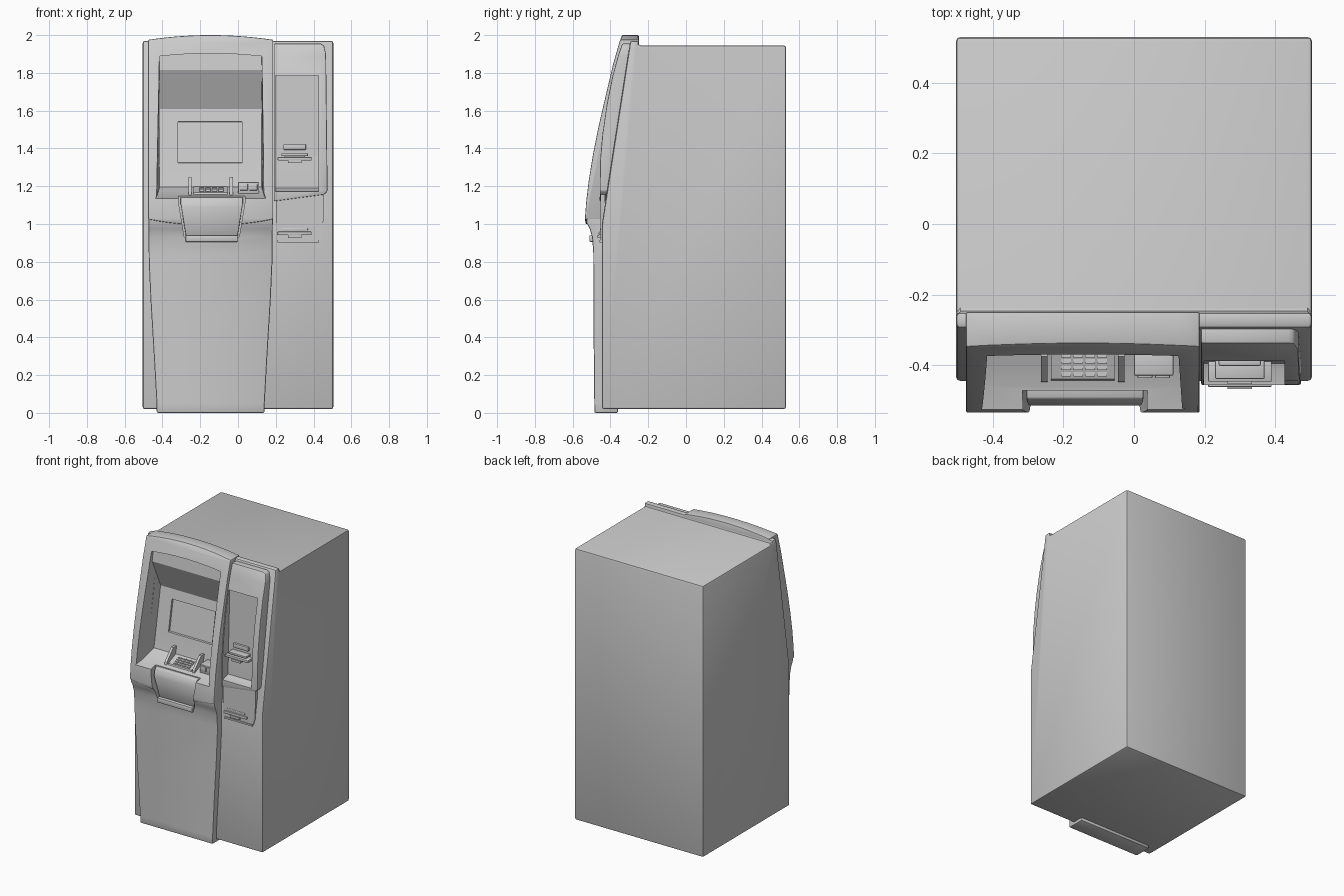
import bpy, bmesh, math

if "Cube" in bpy.data.objects:
    bpy.data.objects.remove(bpy.data.objects["Cube"], do_unlink=True)

grey = bpy.data.materials.new("light grey")
grey.use_nodes = True
grey.diffuse_color = (0.6, 0.6, 0.6, 1)
grey.node_tree.nodes["Principled BSDF"].inputs["Base Color"].default_value = (0.6, 0.6, 0.6, 1)

MID = -0.145  # centre line of the main fascia


def loft(name, front, back):
    """Solid between two matching loops of points."""
    bm = bmesh.new()
    a = [bm.verts.new(p) for p in front]
    b = [bm.verts.new(p) for p in back]
    bm.faces.new(a)
    bm.faces.new(b)
    for i in range(len(a)):
        j = (i + 1) % len(a)
        bm.faces.new((a[i], a[j], b[j], b[i]))
    bmesh.ops.recalc_face_normals(bm, faces=bm.faces)
    mesh = bpy.data.meshes.new(name)
    bm.to_mesh(mesh)
    bm.free()
    mesh.materials.append(grey)
    ob = bpy.data.objects.new(name, mesh)
    bpy.context.collection.objects.link(ob)
    return ob


def side_prism(name, yz, x0, x1):
    return loft(name, [(x0, y, z) for y, z in yz], [(x1, y, z) for y, z in yz])


def front_prism(name, xz, y0=-0.8, y1=0.2):
    return loft(name, [(x, y0, z) for x, z in xz], [(x, y1, z) for x, z in xz])


def box(name, x0, x1, y0, y1, z0, z1):
    return side_prism(name, [(y0, z0), (y1, z0), (y1, z1), (y0, z1)], x0, x1)


def apply(ob, mod):
    bpy.context.view_layer.objects.active = ob
    bpy.ops.object.modifier_apply(modifier=mod.name)


def combine(ob, tool, operation="DIFFERENCE", keep=False):
    mod = ob.modifiers.new("cut", "BOOLEAN")
    mod.object, mod.operation, mod.solver = tool, operation, "EXACT"
    apply(ob, mod)
    if not keep:
        bpy.data.objects.remove(tool, do_unlink=True)


def soften(ob, width, segments=2):
    mod = ob.modifiers.new("soft", "BEVEL")
    mod.width, mod.segments = width, segments
    mod.limit_method, mod.angle_limit = "ANGLE", math.radians(35)
    apply(ob, mod)


def arc(half, edge_z, mid_z, steps=12):
    """Shallow arch from right to left about the fascia centre line."""
    return [(MID + half * t, mid_z + (edge_z - mid_z) * t * t)
            for t in (1 - 2 * i / steps for i in range(steps + 1))]


# Cabinet with sloping upper front
cabinet = side_prism("cabinet", [
    (-0.445, 0.02), (0.53, 0.02), (0.53, 1.945), (-0.25, 1.945),
    (-0.25, 1.97), (-0.295, 1.97), (-0.445, 1.0)], -0.505, 0.505)
soften(cabinet, 0.014)

# Lower door, widening upward and flaring at the top
door = side_prism("lower_door", [
    (-0.36, 0), (-0.485, 0), (-0.489, 0.4), (-0.491, 0.85), (-0.497, 0.93),
    (-0.51, 0.975), (-0.526, 1.005), (-0.526, 1.06), (-0.36, 1.06)], -0.6, 0.3)
edge = [(0.285, -0.1), (0.286, 0.05), (0.3, 0.3), (0.318, 0.6), (0.327, 0.8), (0.331, 1.2)]
outline = [(MID + w, z) for w, z in edge] + [(MID - w, z) for w, z in reversed(edge)]
combine(door, front_prism("door_outline", outline), "INTERSECT")
soften(door, 0.008)

# Main fascia surround with arched top and bowed bottom
fascia = side_prism("main_fascia", [
    (-0.25, 1.94), (-0.25, 2.0), (-0.338, 2.0), (-0.352, 1.965), (-0.385, 1.85),
    (-0.425, 1.68), (-0.462, 1.52), (-0.492, 1.37), (-0.515, 1.23),
    (-0.528, 1.12), (-0.535, 1.03), (-0.53, 0.99), (-0.43, 0.99)], -0.6, 0.3)
combine(fascia, front_prism("fascia_outline",
        arc(0.331, 1.975, 2.0) + list(reversed(arc(0.331, 1.025, 0.992)))), "INTERSECT")
soften(fascia, 0.009)

# Hooded recess holding the screen and the shelf
hollow = [(-0.7, 1.91), (-0.355, 1.91), (-0.368, 1.815), (-0.275, 1.61),
          (-0.34, 1.24), (-0.35, 1.195), (-0.46, 1.15), (-0.53, 1.135), (-0.7, 1.135)]


def half_width(y):
    return 0.27 + 0.13 * max(0, min(0.18, -0.36 - y))


recess = loft("recess_cutter", [(MID - half_width(y), y, z) for y, z in hollow],
              [(MID + half_width(y), y, z) for y, z in hollow])
combine(recess, front_prism("recess_outline",
        arc(0.4, 1.87, 1.903) + [(MID - 0.4, 1.0), (MID + 0.4, 1.0)]), "INTERSECT")
combine(cabinet, recess, keep=True)
combine(fascia, recess)


# Sunken screen parallel to the inner panel
def panel_y(z):
    return -0.275 - (1.61 - z) * 0.176


combine(cabinet, side_prism("screen_cutter", [
    (panel_y(1.54) - 0.04, 1.55), (panel_y(1.54) + 0.015, 1.54),
    (panel_y(1.325) + 0.015, 1.325), (panel_y(1.325) - 0.04, 1.32)], -0.318, 0.022))

# Tapered channel and drawer below the shelf
channel = front_prism("channel_cutter", [(-0.318, 1.2), (0.028 + 0.012, 1.2), (0.036, 1.11),
                      (0.006, 0.93), (-0.284, 0.93), (-0.314, 1.11)], -0.8, -0.472)
combine(door, channel, keep=True)
combine(fascia, channel)
drawer = side_prism("drawer", [(-0.45, 1.145), (-0.495, 1.138), (-0.514, 1.09),
                    (-0.488, 0.935), (-0.45, 0.935)], -0.4, 0.1)
combine(drawer, front_prism("drawer_outline", [(-0.306, 1.2), (0.028, 1.2), (0.026, 1.11),
        (-0.003, 0.93), (-0.275, 0.93), (-0.304, 1.11)]), "INTERSECT")
soften(drawer, 0.005)
soften(box("drawer_lip", -0.278, -0.002, -0.512, -0.46, 0.905, 0.94), 0.006)

# Keypad: side fins, bed and keys
for label, x in (("left", -0.036), ("right", -0.254)):
    side_prism("keypad_fin_" + label, [(-0.452, 1.135), (-0.445, 1.175), (-0.375, 1.25),
               (-0.33, 1.25), (-0.33, 1.135)], x - 0.009, x + 0.009)
side_prism("keypad_bed", [(-0.45, 1.14), (-0.44, 1.166), (-0.35, 1.198), (-0.34, 1.15)],
           -0.235, -0.055)
for row in range(4):
    for col in range(4):
        x, y = -0.205 + col * 0.034, -0.432 + row * 0.018
        z = 1.168 + row * 0.0064
        box("key", x, x + 0.026, y, y + 0.013, z - 0.006, z + 0.007)

# Small reader beside the keypad
soften(box("reader_base", 0.0, 0.112, -0.43, -0.34, 1.16, 1.222), 0.005)
for i in range(2):
    soften(box("reader_button", 0.01 + i * 0.05, 0.052 + i * 0.05,
               -0.437, -0.42, 1.178, 1.213), 0.003)

# Side fascia with sunken panel
side = side_prism("side_fascia", [
    (-0.28, 1.9), (-0.29, 1.955), (-0.338, 1.955), (-0.36, 1.89), (-0.39, 1.78),
    (-0.42, 1.63), (-0.443, 1.47), (-0.455, 1.33), (-0.457, 1.1), (-0.4, 1.1)], 0.1, 0.6)
combine(side, front_prism("side_outline", [(0.19, 1.12), (0.455, 1.155), (0.474, 1.175),
        (0.466, 1.9), (0.455, 1.945), (0.43, 1.96), (0.19, 1.96)]), "INTERSECT")
soften(side, 0.006)
niche = side_prism("niche_cutter", [(-0.6, 1.785), (-0.375, 1.785), (-0.395, 1.19),
                   (-0.45, 1.172), (-0.6, 1.165)], 0.198, 0.427)
combine(side, niche, keep=True)
combine(cabinet, niche)

# Lower side plate and its ledge
front_prism("lower_side_plate", [(0.2, 0.915), (0.435, 0.915), (0.45, 0.96),
            (0.455, 1.16), (0.2, 1.13)], -0.452, -0.43)
box("lower_ledge", 0.21, 0.43, -0.457, -0.43, 0.903, 0.915)


# Card and receipt slots
def slot(name, z, back, front):
    mid = 0.3
    soften(box(name + "_lip", mid - 0.09, mid + 0.09, front, back, z - 0.004, z + 0.014), 0.003)
    soften(box(name + "_hood", mid - 0.07, mid + 0.07, front + 0.008, back, z + 0.02, z + 0.034), 0.003)
    box(name + "_throat", mid - 0.055, mid + 0.055, front + 0.02, back, z + 0.01, z + 0.024)
    box(name + "_tongue", mid - 0.035, mid + 0.035, front - 0.006, back, z - 0.018, z - 0.002)


slot("card_slot", 1.34, -0.38, -0.447)
slot("receipt_slot", 0.945, -0.44, -0.462)
soften(box("indicator", 0.24, 0.36, -0.402, -0.38, 1.392, 1.422), 0.005)

# Smooth curved faces while keeping edges crisp
bpy.ops.object.select_all(action="DESELECT")
for ob in bpy.context.collection.objects:
    if ob.type == "MESH":
        ob.select_set(True)
        bpy.context.view_layer.objects.active = ob
bpy.ops.object.shade_smooth_by_angle(angle=math.radians(30))
